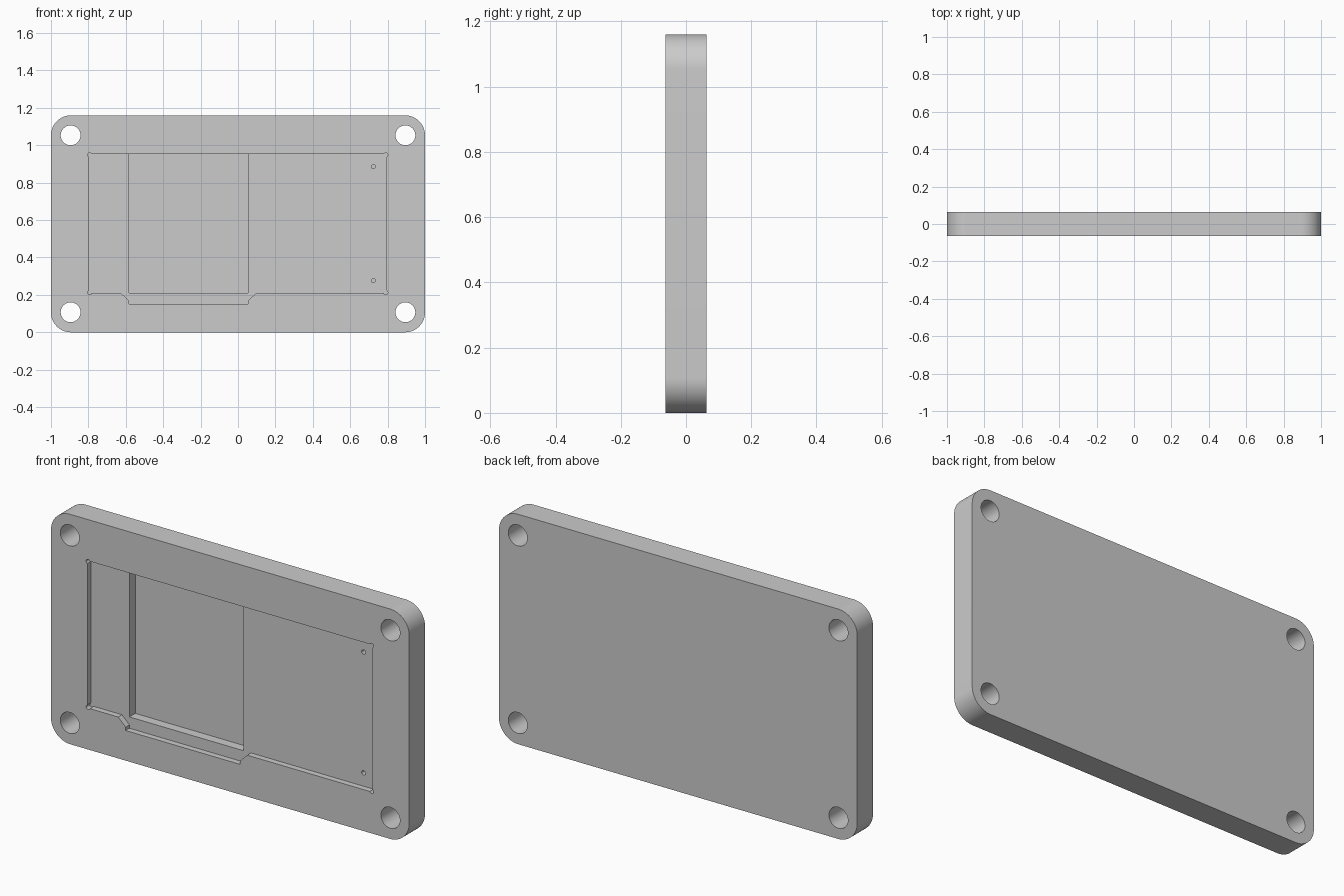
import bpy, bmesh, math

if "Cube" in bpy.data.objects:
    bpy.data.objects.remove(bpy.data.objects["Cube"])

T = 0.063      # half thickness
W, H = 1.0, 1.16


def arc(cx, cz, r, a0, a1, n):
    return [(cx + r * math.cos(math.radians(a0 + (a1 - a0) * i / n)),
             cz + r * math.sin(math.radians(a0 + (a1 - a0) * i / n))) for i in range(n + 1)]


def prism(name, pts, y0, y1):
    """Extrude an x-z outline from y0 to y1."""
    bm = bmesh.new()
    face = bm.faces.new([bm.verts.new((x, y0, z)) for x, z in pts])
    ext = bmesh.ops.extrude_face_region(bm, geom=[face])
    bmesh.ops.translate(bm, vec=(0, y1 - y0, 0),
                        verts=[v for v in ext["geom"] if isinstance(v, bmesh.types.BMVert)])
    bmesh.ops.recalc_face_normals(bm, faces=bm.faces)
    me = bpy.data.meshes.new(name)
    bm.to_mesh(me)
    bm.free()
    ob = bpy.data.objects.new(name, me)
    bpy.context.collection.objects.link(ob)
    return ob


def cut(target, pts, y0, y1):
    """Subtract an extruded outline from the target."""
    cutter = prism("cutter", pts, y0, y1)
    cutter.hide_render = True
    bpy.context.view_layer.objects.active = target
    mod = target.modifiers.new("cut", "BOOLEAN")
    mod.operation, mod.solver, mod.object = "DIFFERENCE", "EXACT", cutter
    bpy.ops.object.modifier_apply(modifier=mod.name)
    bpy.data.objects.remove(cutter)


def circle(x, z, r, n):
    return arc(x, z, r, 0, 360, n)[:-1]


# Rounded plate
R = 0.107
outline = []
for cx, cz, a in ((W - R, R, -90), (W - R, H - R, 0), (R - W, H - R, 90), (R - W, R, 180)):
    outline += arc(cx, cz, R, a, a + 90, 16)
plate = prism("base_plate", outline, -T, T)

# Shallow pocket with a stepped notch along its lower edge
X0, X1, Z0, Z1 = -0.797, 0.794, 0.209, 0.952
D0, D1 = -0.583, 0.054
shallow, deep = -T + 0.03, -T + 0.077
cut(plate, [(X0, Z0), (D0 - 0.042, Z0), (D0, 0.169), (D0, 0.152), (D1, 0.152),
            (D1, 0.169), (D1 + 0.042, Z0), (X1, Z0), (X1, Z1), (X0, Z1)], -0.1, shallow)

# Corner reliefs of the pocket
for x, sx in ((X0, 1), (X1, -1)):
    for z, sz in ((Z0, 1), (Z1, -1)):
        cut(plate, circle(x + sx * 0.004, z + sz * 0.004, 0.011, 20), -0.1, shallow)

# Deep pocket
cut(plate, [(D0, Z0), (D1, Z0), (D1, Z1), (D0, Z1)], -0.1, deep)

# Mounting holes through the corners
for x in (-0.895, 0.895):
    for z in (0.107, H - 0.107):
        cut(plate, circle(x, z, 0.053, 48), -0.1, 0.1)

# Small blind holes in the shallow floor
for z in (0.276, 0.886):
    cut(plate, circle(0.724, z, 0.011, 20), -0.1, shallow + 0.03)

bpy.ops.object.select_all(action="DESELECT")
plate.select_set(True)
bpy.context.view_layer.objects.active = plate
bpy.ops.object.shade_smooth_by_angle(angle=math.radians(30))
